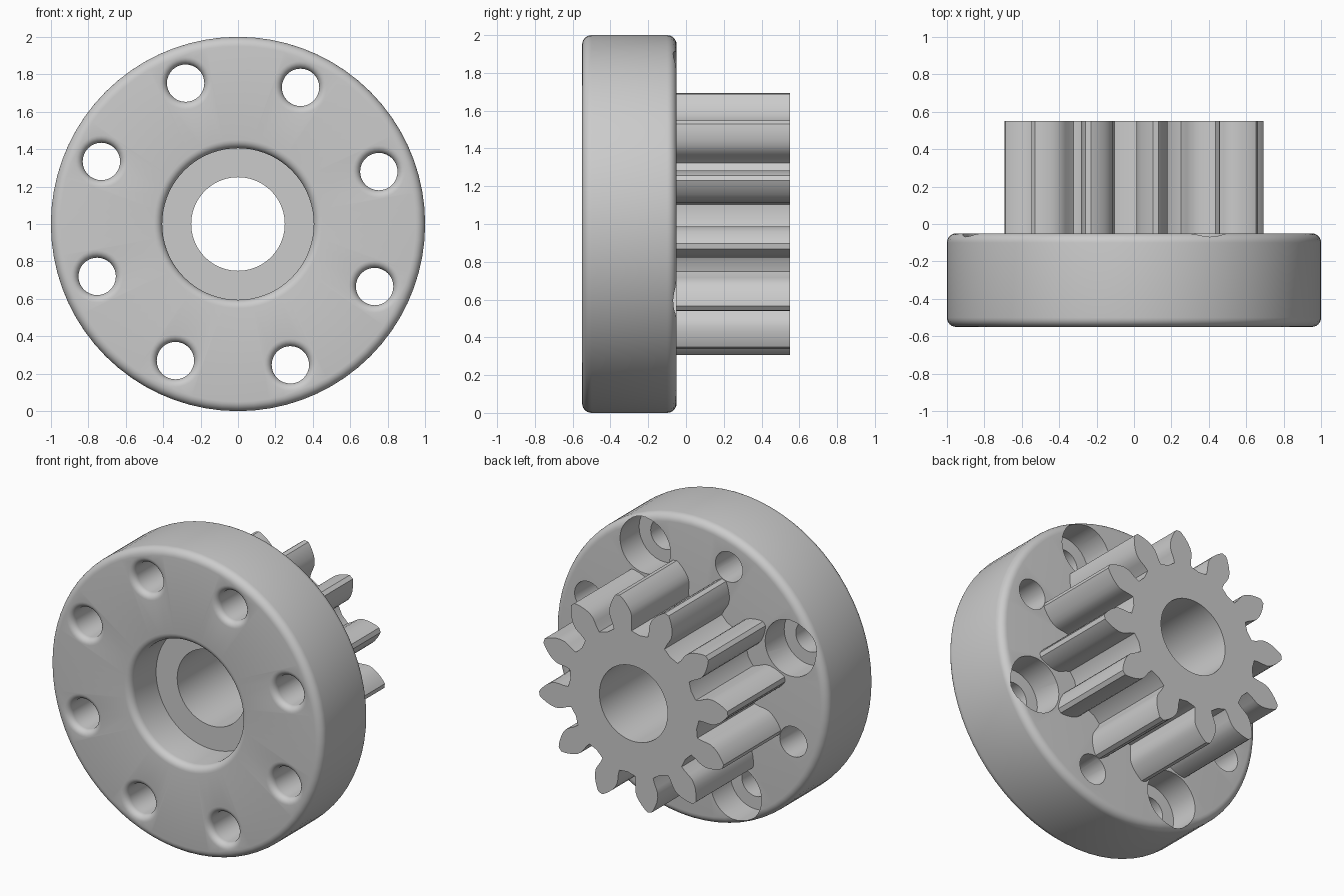
import bpy, bmesh
from math import sin, cos, pi, radians
from mathutils import Vector, Matrix

if "Cube" in bpy.data.objects:
    bpy.data.objects.remove(bpy.data.objects["Cube"])

CENTRE_Z = 1.0
PHASE = radians(20.4)      # shared start angle of bolt holes and teeth
FRONT, MID, BACK = -0.55, -0.05, 0.55


def add_object(name, bm):
    bmesh.ops.recalc_face_normals(bm, faces=bm.faces)
    mesh = bpy.data.meshes.new(name)
    bm.to_mesh(mesh)
    bm.free()
    obj = bpy.data.objects.new(name, mesh)
    bpy.context.collection.objects.link(obj)
    return obj


def lathe(bm, profile, steps, x=0.0, z=0.0):
    """Spin a closed (radius, y) profile around the y direction through (x, z)."""
    verts = [bm.verts.new((x + r, y, z)) for r, y in profile]
    edges = [bm.edges.new((a, b)) for a, b in zip(verts, verts[1:] + verts[:1])]
    bmesh.ops.spin(bm, geom=verts + edges, cent=(x, 0, z), axis=(0, 1, 0),
                   angle=2 * pi, steps=steps, use_merge=True)
    bmesh.ops.remove_doubles(bm, verts=bm.verts, dist=1e-5)


def arc(cx, cy, rad, a0, a1, n=6):
    return [(cx + rad * cos(radians(a0 + (a1 - a0) * i / n)),
             cy + rad * sin(radians(a0 + (a1 - a0) * i / n))) for i in range(n + 1)]


def cut(obj, cutter):
    mod = obj.modifiers.new("cut", 'BOOLEAN')
    mod.operation, mod.solver, mod.object = 'DIFFERENCE', 'EXACT', cutter
    activate(obj)
    bpy.ops.object.modifier_apply(modifier=mod.name)
    bpy.data.objects.remove(cutter)


def activate(obj):
    bpy.ops.object.select_all(action='DESELECT')
    bpy.context.view_layer.objects.active = obj
    obj.select_set(True)


# Flange: rounded rim, stepped centre bore with a rounded front lip
R, F, STEP = 0.05, 0.045, FRONT + 0.27
profile = [(0.25, MID), (0.25, STEP), (0.405, STEP)]
profile += arc(0.405 + F, FRONT + F, F, 180, 270)
profile += arc(1 - R, FRONT + R, R, -90, 0)
profile += arc(1 - R, MID - R, R, 0, 90)
bm = bmesh.new()
lathe(bm, profile, 72)
flange = add_object("flange", bm)

# Eight bolt holes with flared fronts, every other one counterbored at the back
bm = bmesh.new()
H, f = 0.10, 0.04
flare = [(0, FRONT - 0.05), (H + f, FRONT - 0.05)]
flare += arc(H + f, FRONT + f, f, 270, 180)
for i in range(8):
    a = PHASE + i * pi / 4
    if i % 2:
        tail = [(H, MID - 0.2), (0.185, MID - 0.2), (0.185, MID + 0.05), (0, MID + 0.05)]
    else:
        tail = [(H, MID + 0.05), (0, MID + 0.05)]
    lathe(bm, flare + tail, 32, 0.803 * cos(a), 0.803 * sin(a))
cut(flange, add_object("hole_cutter", bm))

# Pinion: twelve leaf-shaped teeth, (radius, half width) from root to tip
TOOTH = [(0.475, 0.066), (0.51, 0.070), (0.54, 0.078), (0.57, 0.083), (0.60, 0.079),
         (0.63, 0.067), (0.66, 0.049), (0.685, 0.030), (0.70, 0.015)]
bm = bmesh.new()
outline = []
for i in range(12):
    a = PHASE + i * pi / 6
    side = [(r, -w) for r, w in TOOTH] + [(r, w) for r, w in reversed(TOOTH)]
    outline += [(r * cos(a) - w * sin(a), r * sin(a) + w * cos(a)) for r, w in side]
    outline.append((0.465 * cos(a + pi / 12), 0.465 * sin(a + pi / 12)))
face = bm.faces.new([bm.verts.new((x, MID, z)) for x, z in outline])
new = bmesh.ops.extrude_face_region(bm, geom=[face])["geom"]
bmesh.ops.translate(bm, vec=(0, BACK - MID, 0),
                    verts=[v for v in new if isinstance(v, bmesh.types.BMVert)])
pinion = add_object("pinion_gear", bm)

# Bore through the pinion
bm = bmesh.new()
lathe(bm, [(0, MID - 0.1), (0.25, MID - 0.1), (0.25, BACK + 0.1), (0, BACK + 0.1)], 72)
cut(pinion, add_object("bore_cutter", bm))

# Stand on the floor and smooth the curved surfaces
for obj in (flange, pinion):
    obj.data.transform(Matrix.Translation(Vector((0, 0, CENTRE_Z))))
    activate(obj)
    bpy.ops.object.shade_smooth_by_angle(angle=radians(25))
